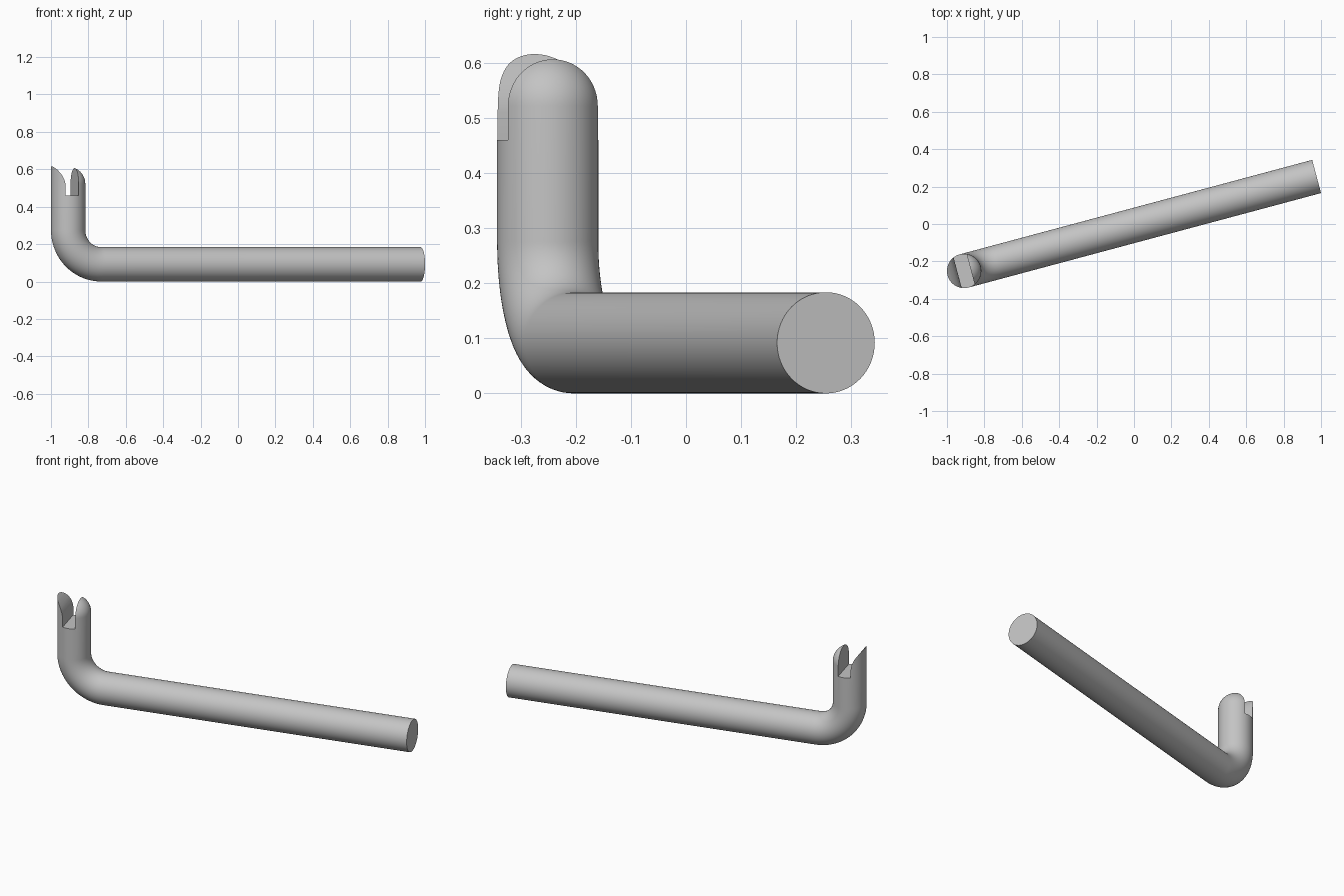
import bpy, bmesh, math
from mathutils import Matrix, Vector

cube = bpy.data.objects.get("Cube")
if cube:
    bpy.data.objects.remove(cube, do_unlink=True)

R = 0.0918           # rod radius
BEND = 2 * R         # centreline radius of the elbow
LENGTH = 1.951       # from upright axis to the far end
FLOOR = 0.46         # bottom of the slot
HALF = 0.036         # half width of the slot
DOME = 0.522         # where the rounded tip begins
SIDES = 64
PLACE = Matrix.Translation((R - 1, -0.251, 0)) @ Matrix.Rotation(math.radians(15), 4, 'Z')

steel = bpy.data.materials.new("grey steel")
steel.use_nodes = True
GREY = (0.55, 0.55, 0.55, 1)
steel.diffuse_color = GREY
steel.node_tree.nodes["Principled BSDF"].inputs["Base Color"].default_value = GREY


def make_object(name, bm):
    bmesh.ops.recalc_face_normals(bm, faces=bm.faces)
    mesh = bpy.data.meshes.new(name)
    bm.to_mesh(mesh)
    bm.free()
    mesh.materials.append(steel)
    obj = bpy.data.objects.new(name, mesh)
    obj.matrix_world = PLACE
    bpy.context.collection.objects.link(obj)
    return obj


def sweep(name, stations):
    """Round tube in the local xz plane; each station is x, z, tilt, radius."""
    bm = bmesh.new()
    rings = []
    for x, z, tilt, radius in stations:
        across = Vector((math.cos(tilt), 0, math.sin(tilt)))
        ring = []
        for i in range(SIDES):
            a = math.tau * i / SIDES
            ring.append(bm.verts.new(Vector((x, 0, z)) + across * radius * math.cos(a)
                                     + Vector((0, radius * math.sin(a), 0))))
        rings.append(ring)
    for low, high in zip(rings, rings[1:]):
        for i in range(SIDES):
            j = (i + 1) % SIDES
            bm.faces.new((low[i], low[j], high[j], high[i]))
    bm.faces.new(rings[0])
    bm.faces.new(rings[-1])
    return make_object(name, bm)


def prism(name, outline):
    """Side outline in local xz, extruded across the rod."""
    bm = bmesh.new()
    face = bm.faces.new([bm.verts.new((x, -0.2, z)) for x, z in outline])
    moved = bmesh.ops.extrude_face_region(bm, geom=[face])["geom"]
    bmesh.ops.translate(bm, vec=(0, 0.4, 0),
                        verts=[v for v in moved if isinstance(v, bmesh.types.BMVert)])
    obj = make_object(name, bm)
    obj.hide_render = True
    return obj


def carve(obj, cutter, operation):
    mod = obj.modifiers.new("carve", 'BOOLEAN')
    mod.object, mod.operation, mod.solver = cutter, operation, 'EXACT'
    bpy.context.view_layer.update()
    bpy.ops.object.select_all(action='DESELECT')
    obj.select_set(True)
    bpy.context.view_layer.objects.active = obj
    bpy.ops.object.modifier_apply(modifier=mod.name)
    bpy.data.objects.remove(cutter, do_unlink=True)
    bpy.ops.object.shade_smooth_by_angle(angle=math.radians(35))


# Bent rod: long arm, elbow, upright and domed tip
path = [(LENGTH, R, math.pi / 2, R)]
for i in range(25):
    t = math.pi / 2 * (1 - i / 24)
    path.append((BEND - BEND * math.cos(t), R + BEND - BEND * math.sin(t), t, R))
for i in range(16):
    t = math.pi / 2 * i / 16
    path.append((0, DOME + R * math.sin(t), 0, R * math.cos(t)))
rod = sweep("bent_rod", path)

# Cut away everything beside the domed prong
carve(rod, prism("slot_cutter", [(HALF, FLOOR), (HALF, 1), (-0.2, 1), (-0.2, FLOOR)]),
      'DIFFERENCE')

# Outer prong: curved inner face rising to a sharp rim
prong = sweep("outer_prong", [(0, FLOOR, 0, R), (0, 0.7, 0, R)])
curve = [(-HALF, 0.4), (-HALF, 0.51), (-0.038, 0.526), (-0.042, 0.541), (-0.048, 0.557),
         (-0.056, 0.572), (-0.065, 0.585), (-0.074, 0.597), (-0.084, 0.608),
         (-R, 0.616), (-0.2, 0.65), (-0.2, 0.4)]
carve(prong, prism("prong_shape", curve), 'INTERSECT')
